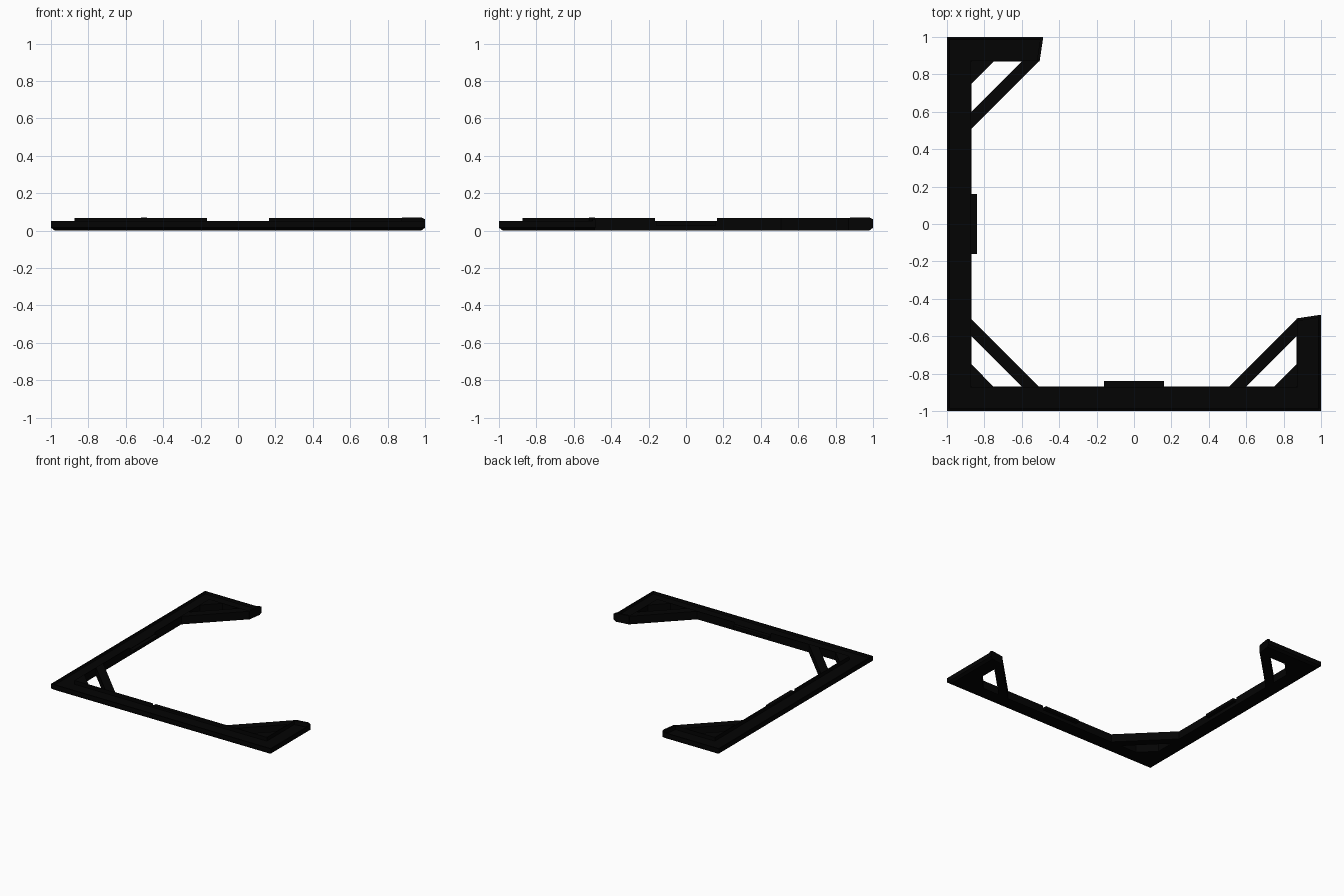
import bpy, bmesh

if "Cube" in bpy.data.objects:
    bpy.data.objects.remove(bpy.data.objects["Cube"])

black = bpy.data.materials.new("matte_black")
black.diffuse_color = (0.001, 0.001, 0.001, 1)
black.use_nodes = True
black.node_tree.nodes["Principled BSDF"].inputs["Base Color"].default_value = black.diffuse_color


def loft(name, rings):
    """Closed solid through a series of equal-length point rings."""
    bm = bmesh.new()
    vr = [[bm.verts.new(p) for p in r] for r in rings]
    n = len(vr[0])
    for a, b in zip(vr, vr[1:]):
        for i in range(n):
            j = (i + 1) % n
            bm.faces.new((a[i], a[j], b[j], b[i]))
    bm.faces.new(vr[0][::-1])
    bm.faces.new(vr[-1])
    bmesh.ops.recalc_face_normals(bm, faces=bm.faces)
    me = bpy.data.meshes.new(name)
    bm.to_mesh(me)
    bm.free()
    me.materials.append(black)
    ob = bpy.data.objects.new(name, me)
    bpy.context.collection.objects.link(ob)
    return ob


def prism(name, outline, z0, z1):
    return loft(name, [[(x, y, z) for x, y in outline] for z in (z0, z1)])


def flip(points):
    """Mirror across the x = y diagonal."""
    return [(p[1], p[0], *p[2:]) for p in points]


def rect(x0, x1, y0, y1):
    return [(x0, y0), (x1, y0), (x1, y1), (x0, y1)]


W = 0.13                      # bar width


def end(d):                   # slanted free end of each short arm
    return -0.485 - 0.15 * d


# L-shaped frame with returning arms and a shallow recess behind the outer rim
profile = [(0.02, 0), (0, 0.015), (0, 0.052), (0.01, 0.052), (0.014, 0.035),
           (0.125, 0.035), (0.125, 0.052), (W, 0.052), (W, 0)]
path = [lambda d: (end(d), 1 - d), lambda d: (-1 + d, 1 - d),
        lambda d: (-1 + d, -1 + d), lambda d: (1 - d, -1 + d),
        lambda d: (1 - d, end(d))]
loft("frame", [[(*f(d), z) for d, z in profile] for f in path])

# Raised caps on the arm ends
cap = [(0.02, 0), (0, 0.018), (0, 0.06), (0.018, 0.07), (0.12, 0.07), (W, 0.066), (W, 0)]
rings = [[(1 - d, end(d) - t, z) for d, z in cap] for t in (0.015, 0)]
loft("arm_cap_right", rings)
loft("arm_cap_back", [flip(r) for r in rings])

# Corner gussets and diagonal braces
gusset = [(0.87, 0.75), (0.75, 0.87), (0.87, 0.87)]
brace = [(0.87, 0.507), (0.87, 0.60), (0.60, 0.87), (0.507, 0.87)]
for tag, sx, sy in (("front_left", -1, -1), ("front_right", 1, -1), ("back_left", -1, 1)):
    prism("gusset_" + tag, [(sx * x, sy * y) for x, y in gusset], 0, 0.066)
    prism("brace_" + tag, [(sx * x, sy * y) for x, y in brace], 0, 0.066)

# Thin raised lips along the inner edges, and the centre tabs between them
lips = [rect(-0.87, -0.165, -0.875, -0.87), rect(0.165, 0.87, -0.875, -0.87),
        rect(0.87, 0.875, -0.87, -0.505)]
tab = rect(-0.16, 0.16, -0.87, -0.84)
for side, f in (("front", list), ("left", flip)):
    for i, r in enumerate(lips):
        prism(f"lip_{side}_{i}", f(r), 0.052, 0.066)
    prism("tab_" + side, f(tab), 0.028, 0.05)
